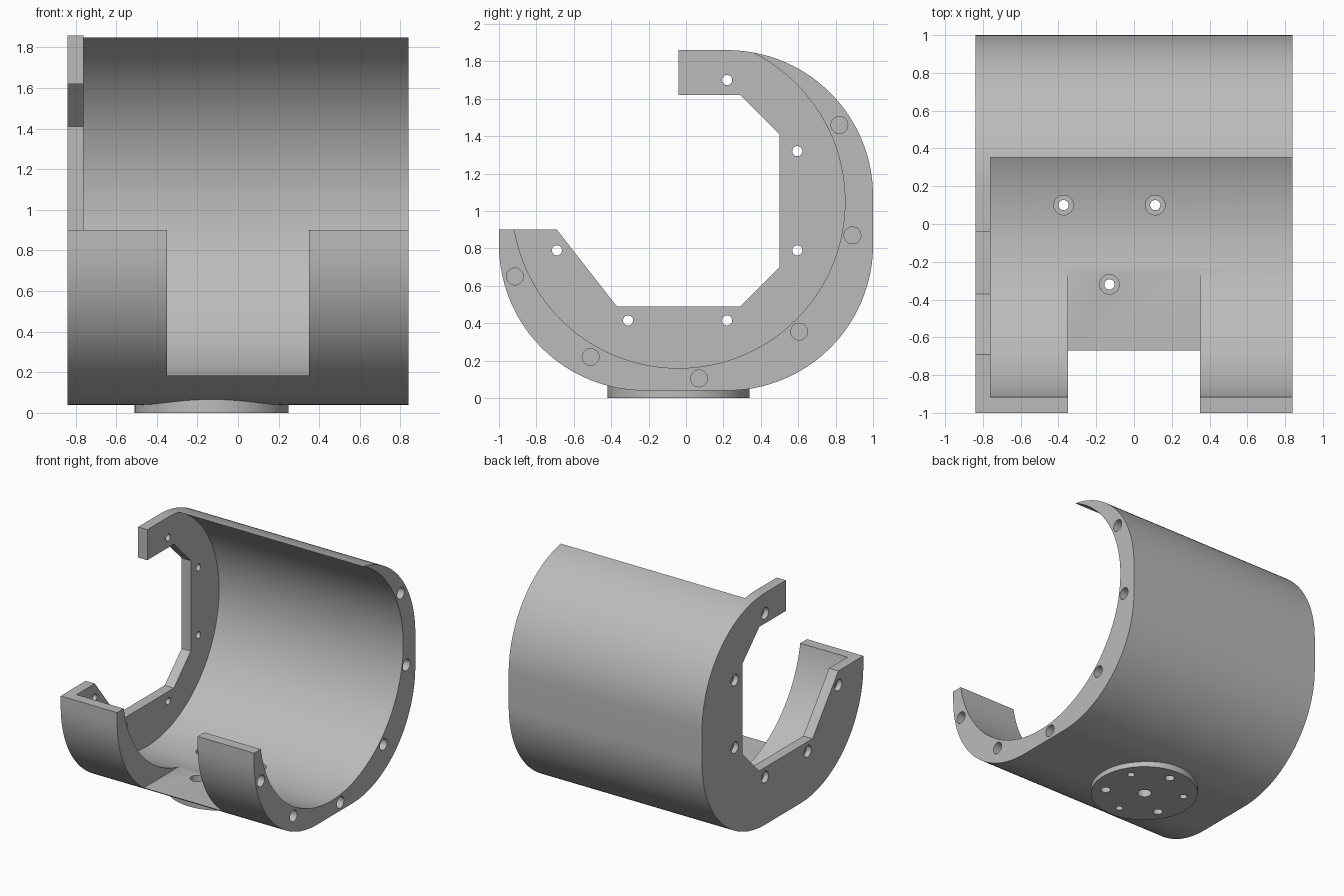
import bpy, bmesh, math
from mathutils import Matrix, Vector

cube = bpy.data.objects.get("Cube")
if cube:
    bpy.data.objects.remove(cube)

grey = bpy.data.materials.new("plain grey")
grey.use_nodes = True
colour = (0.5, 0.5, 0.5, 1)
grey.diffuse_color = colour
grey.node_tree.nodes["Principled BSDF"].inputs["Base Color"].default_value = colour


def make_object(name, bm):
    bmesh.ops.recalc_face_normals(bm, faces=bm.faces)
    mesh = bpy.data.meshes.new(name)
    bm.to_mesh(mesh)
    bm.free()
    mesh.materials.append(grey)
    obj = bpy.data.objects.new(name, mesh)
    bpy.context.collection.objects.link(obj)
    return obj


def cylinders(name, axis, centres, radius, start, end, segments=32):
    """Equal cylinders along X (centres are y, z) or along Z (centres are x, y)."""
    bm = bmesh.new()
    middle = (start + end) / 2
    for a, b in centres:
        if axis == "X":
            place = Matrix.Translation((middle, a, b)) @ Matrix.Rotation(math.pi / 2, 4, "Y")
        else:
            place = Matrix.Translation((a, b, middle))
        bmesh.ops.create_cone(bm, cap_ends=True, segments=segments, radius1=radius,
                              radius2=radius, depth=end - start, matrix=place)
    return make_object(name, bm)


def box(name, low, high):
    bm = bmesh.new()
    low, high = Vector(low), Vector(high)
    bmesh.ops.create_cube(bm, size=1, matrix=Matrix.Translation((low + high) / 2)
                          @ Matrix.Diagonal((*(high - low), 1)))
    return make_object(name, bm)


def arc(cy, cz, radius, start, end, steps=40):
    angles = [math.radians(start + (end - start) * i / steps) for i in range(steps + 1)]
    return [(cy + radius * math.cos(a), cz + radius * math.sin(a)) for a in angles]


def combine(target, tool, operation="DIFFERENCE"):
    mod = target.modifiers.new(tool.name, "BOOLEAN")
    mod.operation = operation
    mod.solver = "EXACT"
    mod.object = tool
    bpy.context.view_layer.objects.active = target
    bpy.ops.object.modifier_apply(modifier=mod.name)
    bpy.data.objects.remove(tool)


# Housing: rounded outline with an angular window, extruded along x
R = 0.78
profile = [(-1, 0.9)]
profile += arc(-1 + R, 0.04 + R, R, 180, 270)
profile += arc(1 - R, 0.04 + R, R, 270, 360)
profile += arc(1 - R, 1.86 - R, R, 0, 90)
profile += [(-0.04, 1.86), (-0.04, 1.62), (0.29, 1.62), (0.5, 1.41), (0.5, 0.7),
            (0.29, 0.49), (-0.37, 0.49), (-0.69, 0.9)]
bm = bmesh.new()
face = bm.faces.new([bm.verts.new((-0.84, y, z)) for y, z in profile])
side = bmesh.ops.extrude_face_region(bm, geom=[face])["geom"]
bmesh.ops.translate(bm, vec=(1.68, 0, 0), verts=[g for g in side if isinstance(g, bmesh.types.BMVert)])
housing = make_object("housing", bm)

# Round mounting pad underneath
PAD = (-0.13, -0.04)
combine(housing, cylinders("mounting_pad", "Z", [PAD], 0.38, 0, 0.09, 96), "UNION")

# Round cavity leaves an end plate; front notch leaves two lips
combine(housing, cylinders("cavity", "X", [(-0.04, 1.05)], 0.89, -0.76, 1, 144))
combine(housing, box("front_notch", (-0.35, -1.2, 0.183), (0.35, -0.1, 1.2)))

# End plate screw holes, wider on the outside
plate_holes = [(0.22, 1.7), (0.595, 1.32), (0.595, 0.79), (0.22, 0.415), (-0.31, 0.415), (-0.69, 0.79)]
combine(housing, cylinders("plate_holes", "X", plate_holes, 0.027, -0.9, -0.7))
combine(housing, cylinders("plate_counterbores", "X", plate_holes, 0.045, -0.9, -0.8))

# Blind holes in the open rim
rim_holes = [(0.82, 1.46), (0.89, 0.87), (0.605, 0.355), (0.07, 0.105), (-0.51, 0.22), (-0.915, 0.65)]
combine(housing, cylinders("rim_holes", "X", rim_holes, 0.045, 0.72, 0.9))


# Pad holes: three through with counterbores, three blind and one central
def pad_ring(first):
    return [(PAD[0] + 0.28 * math.cos(math.radians(a)), PAD[1] + 0.28 * math.sin(math.radians(a)))
            for a in range(first, first + 360, 120)]


combine(housing, cylinders("pad_through_holes", "Z", pad_ring(30), 0.027, -0.1, 0.3))
combine(housing, cylinders("pad_counterbores", "Z", pad_ring(30), 0.052, 0.1, 0.3))
combine(housing, cylinders("pad_blind_holes", "Z", pad_ring(90), 0.035, -0.1, 0.06))
combine(housing, cylinders("pad_centre_hole", "Z", [PAD], 0.05, -0.1, 0.06))

# Smooth curves with sharp edges
bpy.ops.object.select_all(action="DESELECT")
housing.select_set(True)
bpy.context.view_layer.objects.active = housing
bpy.ops.object.shade_smooth_by_angle(angle=math.radians(25))
